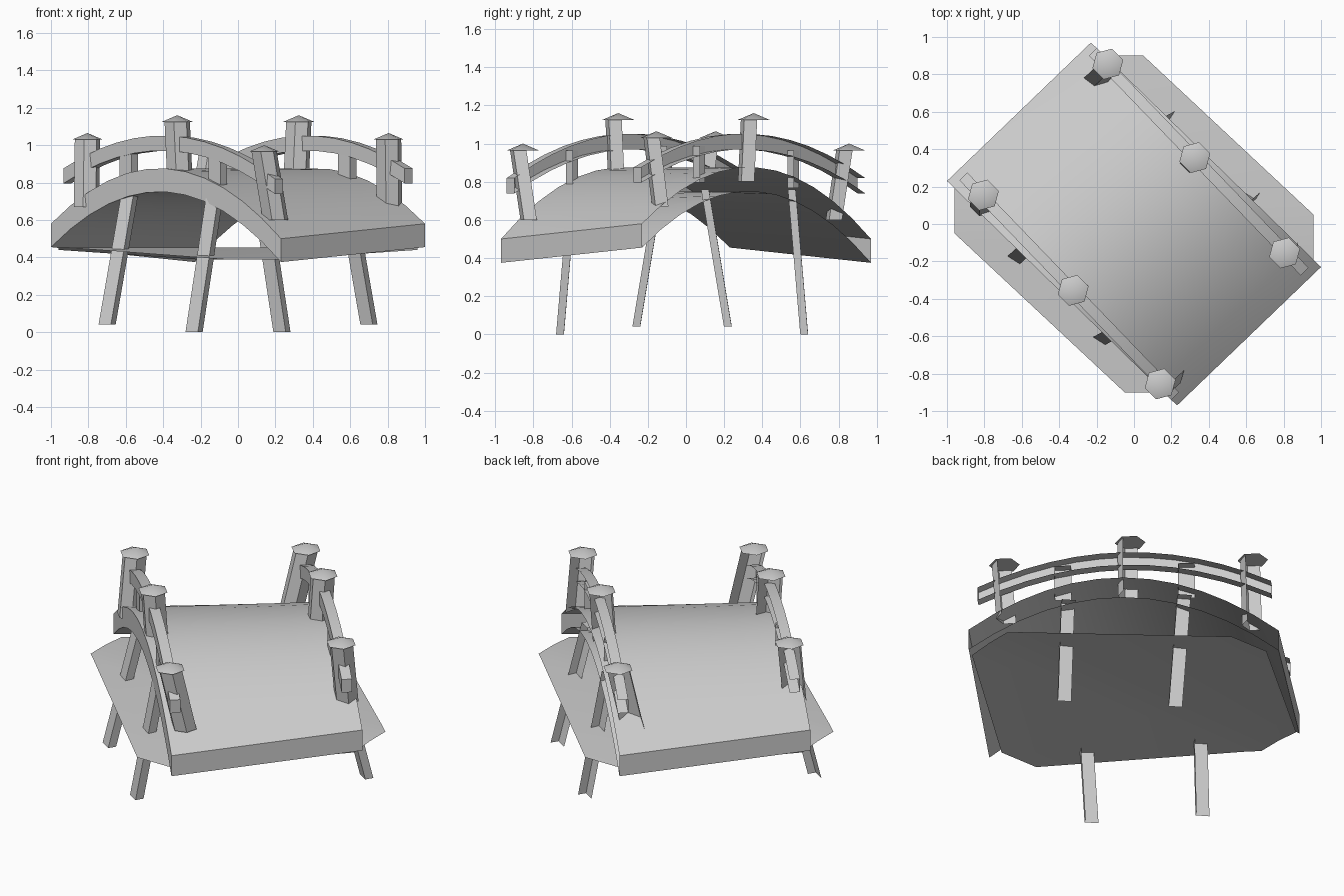
import bpy, bmesh, math
from mathutils import Vector

cube = bpy.data.objects.get("Cube")
if cube:
    bpy.data.objects.remove(cube, do_unlink=True)

grey = bpy.data.materials.new("plain_grey")
grey.use_nodes = True
GREY = (0.6, 0.6, 0.6, 1)
grey.diffuse_color = GREY
grey.node_tree.nodes["Principled BSDF"].inputs["Base Color"].default_value = GREY

# Bridge directions: U runs half the length, V half the width
U = Vector((0.615, -0.6, 0))
V = Vector((0.385, 0.37, 0))


def on_bridge(u, v, z):
    return U * u + V * v + Vector((0, 0, z))


def finish(name, bm, open_face=None):
    """Fix normals, drop the open faces and make the object."""
    bmesh.ops.recalc_face_normals(bm, faces=bm.faces)
    if open_face:
        gone = [f for f in bm.faces if open_face(f.normal)]
        bmesh.ops.delete(bm, geom=gone, context='FACES')
    mesh = bpy.data.meshes.new(name)
    bm.to_mesh(mesh)
    bm.free()
    mesh.materials.append(grey)
    obj = bpy.data.objects.new(name, mesh)
    bpy.context.collection.objects.link(obj)
    bpy.ops.object.select_all(action='DESELECT')
    obj.select_set(True)
    bpy.context.view_layer.objects.active = obj
    bpy.ops.object.shade_smooth_by_angle(angle=math.radians(30))


def loft(name, rings, open_face=None):
    """Skin closed rings of points and cap both ends."""
    bm = bmesh.new()
    loops = [[bm.verts.new(p) for p in ring] for ring in rings]
    n = len(loops[0])
    for a, b in zip(loops, loops[1:]):
        for i in range(n):
            j = (i + 1) % n
            bm.faces.new((a[i], a[j], b[j], b[i]))
    bm.faces.new(loops[0])
    bm.faces.new(loops[-1])
    finish(name, bm, open_face)


def hexagon(radius):
    return [Vector((radius * math.cos(a), radius * math.sin(a), 0))
            for a in (math.radians(15 + 60 * i) for i in range(6))]


def rectangle(length, depth, angle):
    c, s = math.cos(angle), math.sin(angle)
    return [Vector((x * c - y * s, x * s + y * c, 0))
            for x, y in ((-length, -depth), (length, -depth), (length, depth), (-length, depth))]


def open_bar(n):
    return n.y > 0.25 or n.z < -0.7


def bar(name, low, high, outline):
    loft(name, [[p + low for p in outline], [p + high for p in outline]], open_bar)


# Arched, slightly twisted deck slab
STEPS = 12
stations = [2 * i / STEPS - 1 for i in range(STEPS + 1)]


def deck_z(u, v):
    return 0.875 - 0.335 * u * u + 0.04 * u * v


loft("deck",
     [[on_bridge(u, v, deck_z(u, v) - drop)
       for v, drop in ((-1, 0), (-0.5, 0), (0, 0), (0.5, 0), (1, 0), (1, 0.125), (0, 0.125), (-1, 0.125))]
      for u in stations],
     lambda n: n.x > 0.3 and n.y > 0.3)

# Thin base sheet, creased so that front and back droop
bm = bmesh.new()
half = [(-0.96, 0.25), (-0.96, -0.05), (-0.05, -0.9), (0.2, -0.9)]
outline = half + [(-x, -y) for x, y in half]
bm.faces.new([bm.verts.new((x, y, 0)) for x, y in outline])
for y in (-0.1, 0.1):
    bmesh.ops.bisect_plane(bm, geom=bm.verts[:] + bm.edges[:] + bm.faces[:],
                           plane_co=(0, y, 0), plane_no=(0, 1, 0))
for vert in bm.verts:
    vert.co.z = 0.452 - 0.08 * max(0, abs(vert.co.y) - 0.1)
finish("base_sheet", bm)

# Post foot and eave centres for one railing
posts = {
    "upper": ((-0.81, 0.11, 0.67), (-0.805, 0.155, 1.03)),
    "middle": ((-0.31, -0.34, 0.8), (-0.325, -0.355, 1.125)),
    "lower": ((0.2, -0.8, 0.6), (0.14, -0.855, 0.965)),
}
legs = [((-0.7, -0.24, 0.04), (-0.575, -0.12, 0.76)),
        ((-0.235, -0.64, 0), (-0.12, -0.575, 0.76))]

# Each side is the other turned half way round
for side, s in (("front", 1), ("back", -1)):
    def turn(p):
        return Vector((s * p[0], s * p[1], p[2]))

    # Posts with pointed caps
    for label, (low, high) in posts.items():
        low, high = turn(low), turn(high)
        bar(f"{side}_{label}_post", low, high, hexagon(0.07))
        bm = bmesh.new()
        rim = [bm.verts.new(p + high) for p in hexagon(0.085)]
        tip = bm.verts.new(high + Vector((0, 0, 0.035)))
        for i in range(6):
            bm.faces.new((rim[i], rim[(i + 1) % 6], tip))
        bm.faces.new(rim)
        finish(f"{side}_{label}_post_cap", bm)

    # Splayed legs
    for i, (low, high) in enumerate(legs):
        bar(f"{side}_leg_{i + 1}", turn(low), turn(high),
            rectangle(0.039, 0.024, math.radians(-32)))

    # Curved handrail
    rings = []
    for t in stations:
        u = 0.95 * t
        z = 1.01 - 0.225 * u * u - 0.03 * u
        v = -0.9 - 0.05 * u
        rings.append([turn(on_bridge(u, v + dv, z + dz))
                      for dv, dz in ((-0.055, -0.04), (0.055, -0.04), (0.055, 0.04), (-0.055, 0.04))])
    loft(f"{side}_handrail", rings, lambda n: n.y > 0.3 and abs(n.z) < 0.7)

    # Short balusters under the handrail
    for i, u in enumerate((-0.4, 0.4)):
        v = -0.9 - 0.05 * u
        bar(f"{side}_baluster_{i + 1}", turn(on_bridge(u, v, deck_z(u, v) - 0.04)),
            turn(on_bridge(u, v, 0.975 - 0.03 * u)),
            rectangle(0.045, 0.025, math.radians(-44)))
